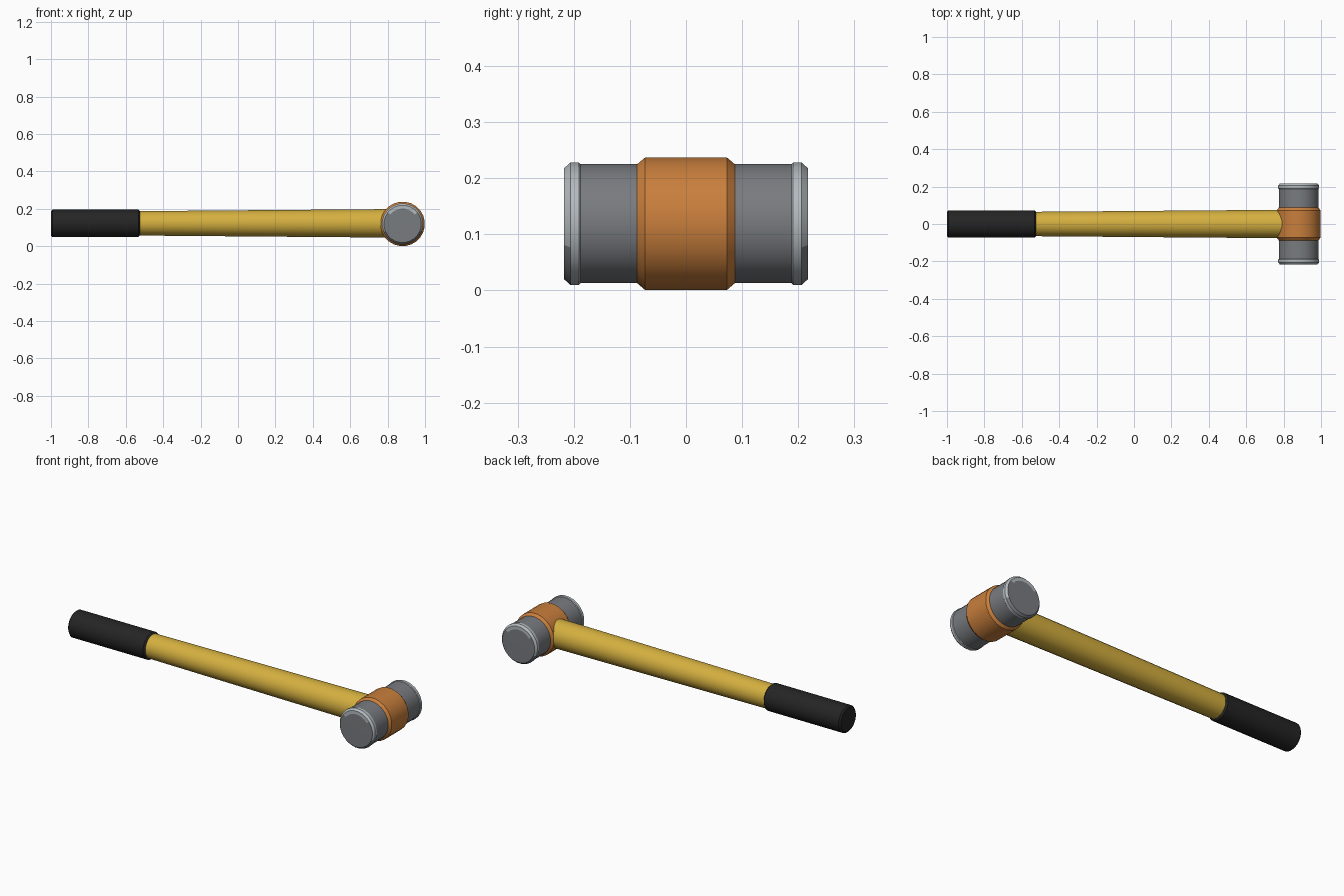
import bpy
import bmesh
import math
from mathutils import Matrix, Vector

cube = bpy.data.objects.get("Cube")
if cube:
    bpy.data.objects.remove(cube, do_unlink=True)

SIDES = 24
HEAD_X, MID_Z = 0.88, 0.119


def material(name, rgb):
    m = bpy.data.materials.new(name)
    m.use_nodes = True
    m.diffuse_color = (*rgb, 1)
    m.node_tree.nodes["Principled BSDF"].inputs["Base Color"].default_value = (*rgb, 1)
    return m


yellow = material("yellow handle", (0.66, 0.43, 0.05))
orange = material("orange collar", (0.58, 0.21, 0.045))
steel = material("grey steel", (0.19, 0.2, 0.215))
bright = material("bright worn steel", (0.45, 0.49, 0.51))
black = material("black rubber", (0.018, 0.018, 0.018))


def lathe(name, profile, axis, origin, mats, rule=None):
    """Closed turned solid; profile is (distance along axis, radius)."""
    bm = bmesh.new()
    rings = []
    for d, r in profile:
        ring = []
        for i in range(SIDES):
            a = 2 * math.pi * (i + 0.5) / SIDES
            ring.append(bm.verts.new((r * math.cos(a), r * math.sin(a), d)))
        rings.append(ring)
    for a, b in zip(rings, rings[1:]):
        for i in range(SIDES):
            j = (i + 1) % SIDES
            bm.faces.new((a[i], a[j], b[j], b[i]))
    bm.faces.new(rings[0])
    bm.faces.new(rings[-1])
    turn = Vector((0, 0, 1)).rotation_difference(Vector(axis)).to_matrix().to_4x4()
    bm.transform(Matrix.Translation(origin) @ turn)
    bmesh.ops.recalc_face_normals(bm, faces=bm.faces[:])
    if rule:
        for f in bm.faces:
            f.material_index = rule(f.calc_center_median(), f.normal)
    mesh = bpy.data.meshes.new(name)
    bm.to_mesh(mesh)
    bm.free()
    for m in mats:
        mesh.materials.append(m)
    ob = bpy.data.objects.new(name, mesh)
    bpy.context.collection.objects.link(ob)
    bpy.ops.object.select_all(action="DESELECT")
    ob.select_set(True)
    bpy.context.view_layer.objects.active = ob
    bpy.ops.object.shade_smooth_by_angle(angle=math.radians(35))
    return ob


# Handle and rubber grip
along = (1, 0, 0)
axis_point = (0, 0, MID_Z + 0.003)
lathe("handle", [(-0.6, 0.065), (-0.5, 0.066), (0.1, 0.071), (0.85, 0.077)],
      along, axis_point, [yellow])
lathe("grip", [(-1, 0.066), (-0.992, 0.074), (-0.533, 0.074), (-0.525, 0.066)],
      along, axis_point, [black])

# Head collar
head = (HEAD_X, 0, MID_Z)
lathe("collar", [(-0.087, 0.107), (-0.073, 0.119), (0.073, 0.119), (0.087, 0.107)],
      (0, 1, 0), head, [orange])


# Worn metal: bright around the rim and over the top of the striking face
def worn(c, n):
    if abs(n.y) < 0.3:
        return int(abs(c.y) > 0.19)
    if abs(c.y) < 0.2:
        return 1
    limit = 0.055 if abs(n.y) > 0.95 else -0.03
    return int(c.z - MID_Z > limit)


for label, side in (("front", -1), ("back", 1)):
    lathe(label + "_hammer_face",
          [(0.05, 0.107), (0.188, 0.107), (0.191, 0.11), (0.206, 0.11),
           (0.217, 0.1), (0.2171, 0.082)],
          (0, side, 0), head, [steel, bright], worn)
